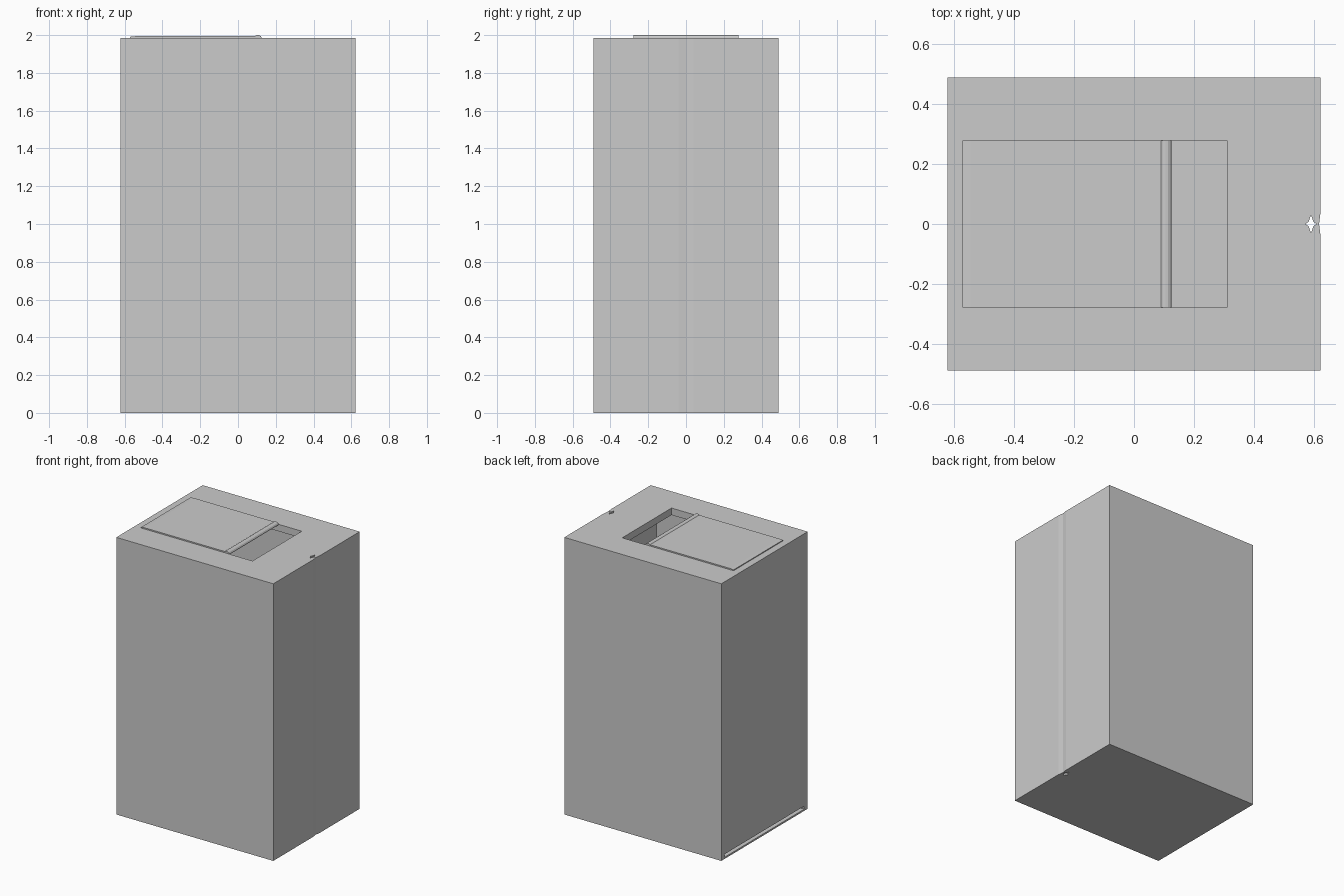
import bpy, bmesh

if "Cube" in bpy.data.objects:
    bpy.data.objects.remove(bpy.data.objects["Cube"])

def prism(name, pts, lo, hi, axis='z'):
    """Extrude a closed 2D outline: 'z' takes (x, y) points, 'y' takes (x, z) points."""
    bm = bmesh.new()
    place = (lambda p, h: (p[0], p[1], h)) if axis == 'z' else (lambda p, h: (p[0], h, p[1]))
    face = bm.faces.new([bm.verts.new(place(p, lo)) for p in pts])
    ext = bmesh.ops.extrude_face_region(bm, geom=[face])
    verts = [v for v in ext['geom'] if isinstance(v, bmesh.types.BMVert)]
    d = hi - lo
    bmesh.ops.translate(bm, verts=verts, vec=(0, 0, d) if axis == 'z' else (0, d, 0))
    bmesh.ops.recalc_face_normals(bm, faces=bm.faces)
    me = bpy.data.meshes.new(name)
    bm.to_mesh(me)
    bm.free()
    ob = bpy.data.objects.new(name, me)
    bpy.context.collection.objects.link(ob)
    return ob

def box(name, x0, x1, y0, y1, z0, z1):
    return prism(name, [(x0, y0), (x1, y0), (x1, y1), (x0, y1)], z0, z1)

# outer case, with a faint crease down the right side
case = prism("case", [(-.622, -.489), (.622, -.489), (.622, -.04), (.617, 0),
                      (.622, .04), (.622, .489), (-.622, .489)], 0, 1.985)

# cutters: hollow inside, top opening, low slot in the left wall, star-shaped bore
star = [(.57, 0), (.582, -.007), (.59, -.03), (.598, -.007),
        (.61, 0), (.598, .007), (.59, .03), (.582, .007)]
cutters = [
    box("cavity_cutter", -.55, .55, -.45, .45, .012, 1.935),
    box("opening_cutter", -.31, .31, -.279, .279, 1.9, 2.1),
    box("slot_cutter", -.7, -.5, -.45, .45, .012, .034),
    prism("star_bore_cutter", star, -.1, 2.1),
]
for c in cutters:
    c.hide_render = True
    m = case.modifiers.new(c.name, 'BOOLEAN')
    m.operation = 'DIFFERENCE'
    m.solver = 'EXACT'
    m.object = c

# apply the cuts and remove the helpers
bpy.context.view_layer.objects.active = case
case.select_set(True)
for m in list(case.modifiers):
    bpy.ops.object.modifier_apply(modifier=m.name)
for c in cutters:
    bpy.data.objects.remove(c, do_unlink=True)

# sliding lid with a rounded grip ridge at its open end
prism("sliding_lid", [(-.572, 1.98), (.125, 1.98), (.125, 1.987), (.121, 1.994), (.113, 1.999),
                      (.105, 2.0), (.097, 1.999), (.09, 1.994), (-.545, 1.994),
                      (-.572, 1.991)], -.279, .279, 'y')
